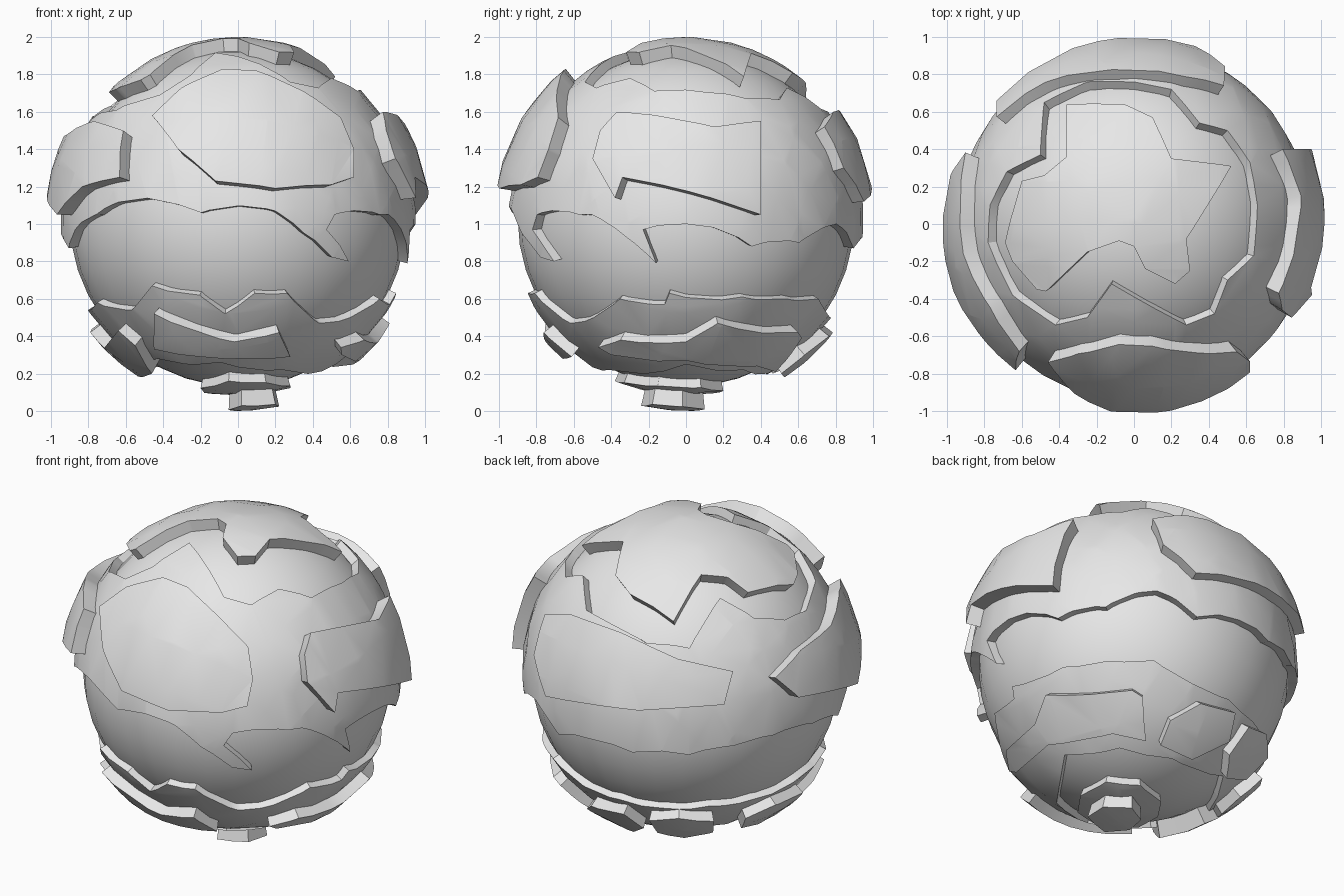
import bpy
import bmesh
from math import atan2, cos, radians, sin, sqrt
from mathutils import Vector

CENTRE = Vector((0, 0, 1.03))
CORE = 0.9
GRID = 0.25

if "Cube" in bpy.data.objects:
    bpy.data.objects.remove(bpy.data.objects["Cube"], do_unlink=True)

stone = bpy.data.materials.new("pale grey stone")
stone.use_nodes = True
stone.diffuse_color = (0.8, 0.8, 0.8, 1)
stone.node_tree.nodes["Principled BSDF"].inputs["Base Color"].default_value = stone.diffuse_color


def depth(r, a, b):
    return sqrt(max(r * r - a * a - b * b, 0))


def direction(plane, a, b, r):
    """Turn an outline point into a unit direction from the ball centre."""
    h = b - CENTRE.z
    if plane == "front":
        v = Vector((a, -depth(r, a, h), h))
    elif plane == "right":
        v = Vector((depth(r, a, h), a, h))
    elif plane == "top":
        v = Vector((a, b, depth(r, a, b)))
    elif plane == "bottom":
        v = Vector((a, b, -depth(r, a, b)))
    else:  # heading in degrees and height
        rho = depth(r, h, 0)
        v = Vector((rho * cos(radians(a)), rho * sin(radians(a)), h))
    return v.normalized()


def finish(obj):
    obj.data.materials.append(stone)
    bpy.ops.object.select_all(action="DESELECT")
    obj.select_set(True)
    bpy.context.view_layer.objects.active = obj
    bpy.ops.object.shade_smooth_by_angle(angle=radians(32))


def plate(name, r, *loops, axis=None, inner=CORE - 0.03):
    """Raised slab that hugs the ball: first loop is its edge, others are holes."""
    rings = [[direction(plane, a, b, r) for a, b in pts] for plane, pts in loops]
    axis = Vector(axis) if axis else sum(rings[0], Vector()).normalized()
    turn = axis.rotation_difference(Vector((0, 0, 1)))

    # Flatten the outline around the slab's axis and fill it
    bm = bmesh.new()
    for ring in rings:
        verts = []
        for d in ring:
            p = turn @ d
            flat = Vector((p.x, p.y, 0))
            verts.append(bm.verts.new(flat.normalized() * atan2(flat.length, p.z)))
        for i, v in enumerate(verts):
            bm.edges.new((verts[i - 1], v))
    bmesh.ops.triangle_fill(bm, edges=bm.edges[:], use_beauty=True)

    # Cut a grid so the fill can bend round the ball
    for normal in (Vector((1, 0, 0)), Vector((0, 1, 0))):
        for i in range(-9, 10):
            bmesh.ops.bisect_plane(bm, geom=bm.verts[:] + bm.edges[:] + bm.faces[:],
                                   dist=1e-5, plane_co=normal * i * GRID, plane_no=normal)
    bmesh.ops.remove_doubles(bm, verts=bm.verts[:], dist=1e-4)
    bmesh.ops.triangulate(bm, faces=bm.faces[:])

    # Wrap the fill on to the ball, then thicken it outward
    back = turn.inverted()
    for v in bm.verts:
        t = v.co.length
        flat = v.co.normalized() * sin(t)
        v.co = back @ Vector((flat.x, flat.y, cos(t))) * inner
    made = bmesh.ops.extrude_face_region(bm, geom=bm.faces[:], use_keep_orig=True)["geom"]
    for v in made:
        if isinstance(v, bmesh.types.BMVert):
            v.co *= r / inner
    bmesh.ops.recalc_face_normals(bm, faces=bm.faces[:])

    mesh = bpy.data.meshes.new(name)
    bm.to_mesh(mesh)
    bm.free()
    obj = bpy.data.objects.new(name, mesh)
    obj.location = CENTRE
    bpy.context.collection.objects.link(obj)
    finish(obj)


# Core ball
bpy.ops.mesh.primitive_uv_sphere_add(segments=32, ring_count=20, radius=CORE, location=CENTRE)
bpy.context.object.name = "core_ball"
finish(bpy.context.object)

# Upper shell with a ragged lower edge and an open crown
upper_edge = [(-165, .87), (-143, 1.05), (-134, 1.11), (-109, 1.1), (-102, 1.06), (-78, 1.07),
              (-68, .95), (-57, .82), (-50, .8), (-60, .97), (-57, 1.05), (-37, 1.05),
              (-32, 1.05), (-19, .92), (-10, .79), (-14, .97), (0, 1), (22, .88), (40, .9),
              (58, 1), (73, .87), (90, .93), (106, .9), (126, .91), (142, .95), (157, .97), (176, .95)]
crown_edge = [(-.48, .65), (-.25, .76), (0, .76), (.2, .72), (.35, .54), (.5, .5), (.62, .33),
              (.66, .1), (.64, -.17), (.5, -.3), (.43, -.48), (.28, -.54), (-.12, -.32),
              (-.25, -.5), (-.42, -.54), (-.65, -.38), (-.78, -.1), (-.77, .1), (-.68, .28), (-.5, .37)]
plate("upper_shell", .95, ("heading", upper_edge), ("top", crown_edge), axis=(0, 0, 1))

# Star shaped slab inside the crown
plate("crown_star", .97, ("top", [
    (-.36, .64), (-.05, .64), (.1, .57), (.2, .35), (.52, .31), (.28, -.08), (.3, -.25),
    (.22, -.32), (.06, -.24), (0, -.12), (-.08, -.09), (-.25, -.15), (-.47, -.36), (-.52, -.35),
    (-.65, -.2), (-.69, -.1), (-.6, .23), (-.48, .26), (-.36, .36)]), axis=(0, 0, 1))

# Lower shell with a zigzag upper edge and an open base
lower_edge = [(-156, .58), (-135, .54), (-122, .67), (-104, .62), (-95, .52), (-84, .63),
              (-72, .63), (-55, .47), (-45, .48), (-25, .6), (-8, .57), (-6, .63), (21, .61),
              (40, .6), (58, .6), (77, .51), (95, .5), (115, .48), (135, .5), (155, .5), (180, .54)]
base_edge = [(0, .25), (40, .22), (80, .2), (130, .25), (180, .28), (220, .28), (260, .26), (300, .22)]
plate("lower_shell", .94, ("heading", lower_edge), ("heading", base_edge), axis=(0, 0, -1))

# Four large slabs around the upper half
plate("front_slab", 1.03, ("front", [
    (-.46, 1.58), (-.3, 1.73), (-.08, 1.83), (.1, 1.82), (.35, 1.71), (.55, 1.57), (.62, 1.4),
    (.62, 1.25), (.5, 1.21), (.2, 1.19), (-.12, 1.23), (-.32, 1.4)]))
plate("left_slab", 1.03, ("right", [
    (-.37, 1.6), (.15, 1.52), (.4, 1.55), (.4, 1.05), (-.34, 1.25), (-.38, 1.14),
    (-.5, 1.35), (-.46, 1.5)]))
plate("back_slab", 1.01, ("heading", [
    (57, 1.52), (71, 1.6), (98, 1.6), (122, 1.5), (142, 1.42), (138, 1.24), (109, 1.2),
    (71, 1.12), (60, 1.3)]))
plate("right_slab", 1.03, ("heading", [
    (157, 1.35), (170, 1.45), (190, 1.48), (210, 1.55), (228, 1.5), (231, 1.25), (215, 1.2),
    (200, 1.05), (185, 1.13), (165, 1.2)]))

# Small slabs around the lower half
small_slabs = {
    "front": ("front", [(-.45, .52), (-.02, .37), (.22, .42), (.28, .29), (.05, .28), (-.2, .29), (-.45, .33)]),
    "front_right": ("front", [(-.72, .33), (-.64, .43), (-.55, .35), (-.46, .2), (-.55, .16), (-.65, .22)]),
    "left": ("right", [(-.47, .34), (-.35, .38), (0, .37), (.17, .47), (.6, .42), (.62, .39),
                       (.48, .21), (.38, .24), (0, .27), (-.4, .3)]),
    "back_left": ("heading", [(66, .2), (68, .3), (80, .4), (98, .42), (104, .3), (90, .18)]),
    "back": ("heading", [(109, .4), (122, .44), (137, .4), (139, .27), (124, .2), (110, .26)]),
    "back_right": ("heading", [(152, .38), (165, .44), (184, .42), (187, .3), (170, .22), (155, .26)]),
}
for side, loop in small_slabs.items():
    plate("lower_" + side + "_slab", 1.0, loop)

# Stepped foot at the bottom
plate("foot_disc", .95, ("bottom", [
    (-.2, -.2), (-.05, -.38), (.15, -.33), (.28, -.15), (.28, .08), (.12, .2), (-.08, .15), (-.18, 0)]))
plate("foot_block", 1.03, ("bottom", [
    (-.05, -.1), (.02, -.24), (.2, -.18), (.22, -.02), (.1, .1), (-.02, .04)]))
